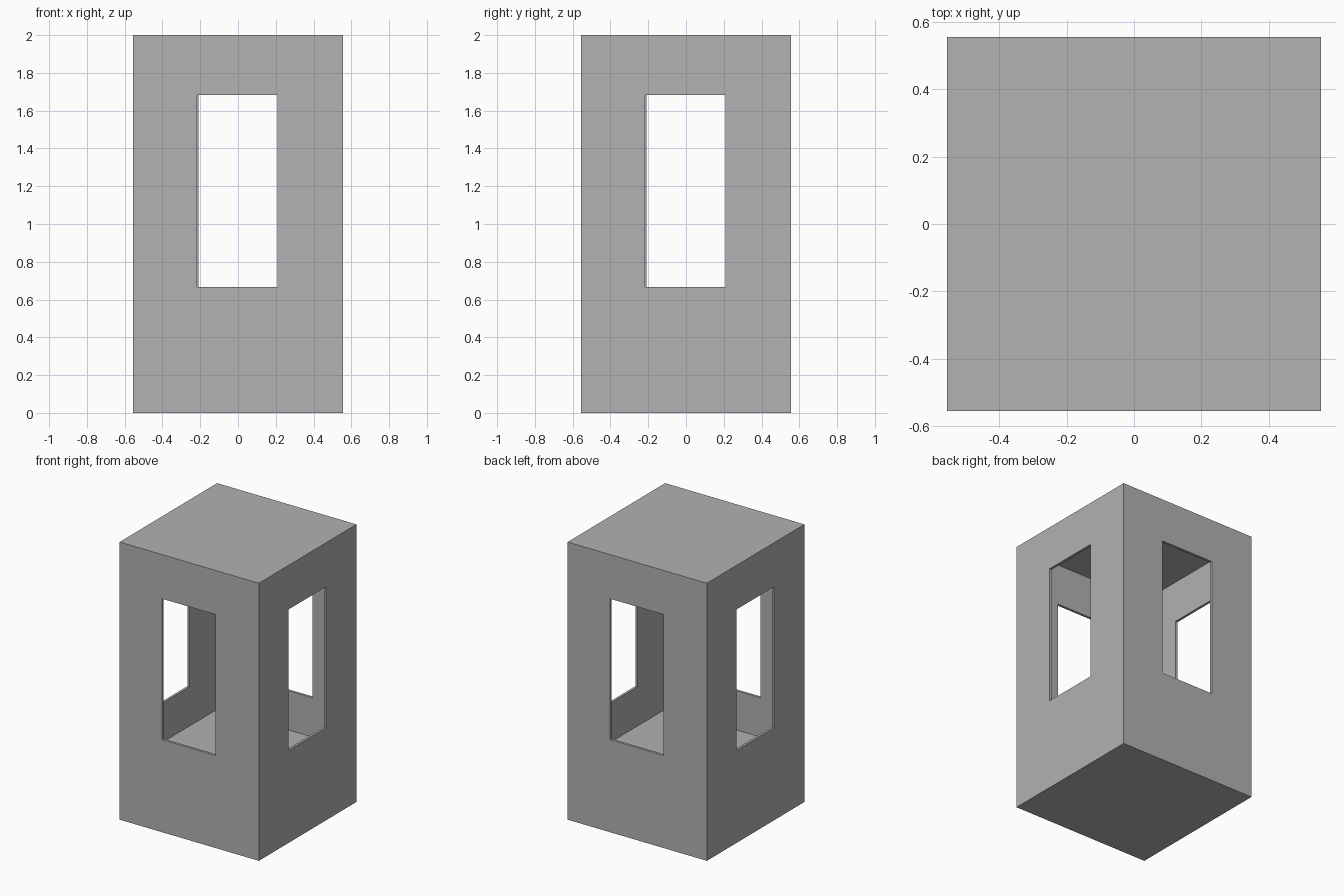
import bpy
import bmesh
from math import pi
from mathutils import Matrix, Vector

if "Cube" in bpy.data.objects:
    bpy.data.objects.remove(bpy.data.objects["Cube"])

HALF, HEIGHT, WALL = 0.555, 2.0, 0.018
FLOOR = 0.385
WIN_LOW, WIN_HIGH = 0.667, 1.682
WIN_LEFT, WIN_RIGHT = -0.216, 0.21

grey = bpy.data.materials.new("plain grey")
grey.use_nodes = True
grey.diffuse_color = (0.445, 0.445, 0.445, 1)
grey.node_tree.nodes["Principled BSDF"].inputs["Base Color"].default_value = grey.diffuse_color


def box(name, low, high, turn=0.0):
    """Box between two corners, turned about the vertical axis."""
    low, high = Vector(low), Vector(high)
    bm = bmesh.new()
    place = Matrix.Translation((low + high) / 2) @ Matrix.Diagonal((*(high - low), 1))
    bmesh.ops.create_cube(bm, size=1, matrix=Matrix.Rotation(turn, 4, "Z") @ place)
    mesh = bpy.data.meshes.new(name)
    bm.to_mesh(mesh)
    bm.free()
    mesh.materials.append(grey)
    obj = bpy.data.objects.new(name, mesh)
    bpy.context.collection.objects.link(obj)
    return obj


def cut(target, cutter):
    """Subtract the cutter for good and discard it."""
    mod = target.modifiers.new("cut", "BOOLEAN")
    mod.operation, mod.solver, mod.object = "DIFFERENCE", "EXACT", cutter
    bpy.context.view_layer.objects.active = target
    bpy.ops.object.modifier_apply(modifier=mod.name)
    bpy.data.objects.remove(cutter)


# Thin-walled tower shell with closed top and bottom
inner = HALF - WALL
shell = box("tower_shell", (-HALF, -HALF, 0), (HALF, HALF, HEIGHT))
cut(shell, box("cavity", (-inner, -inner, WALL), (inner, inner, HEIGHT - WALL)))

# One tall window in each wall
for side in range(4):
    cut(shell, box("window_cutter", (WIN_LEFT, -HALF - 0.1, WIN_LOW),
                   (WIN_RIGHT, -inner + 0.1, WIN_HIGH), side * pi / 2))

# Raised floor inside, below the sills
box("inner_floor", (-inner, -inner, FLOOR - WALL), (inner, inner, FLOOR))
